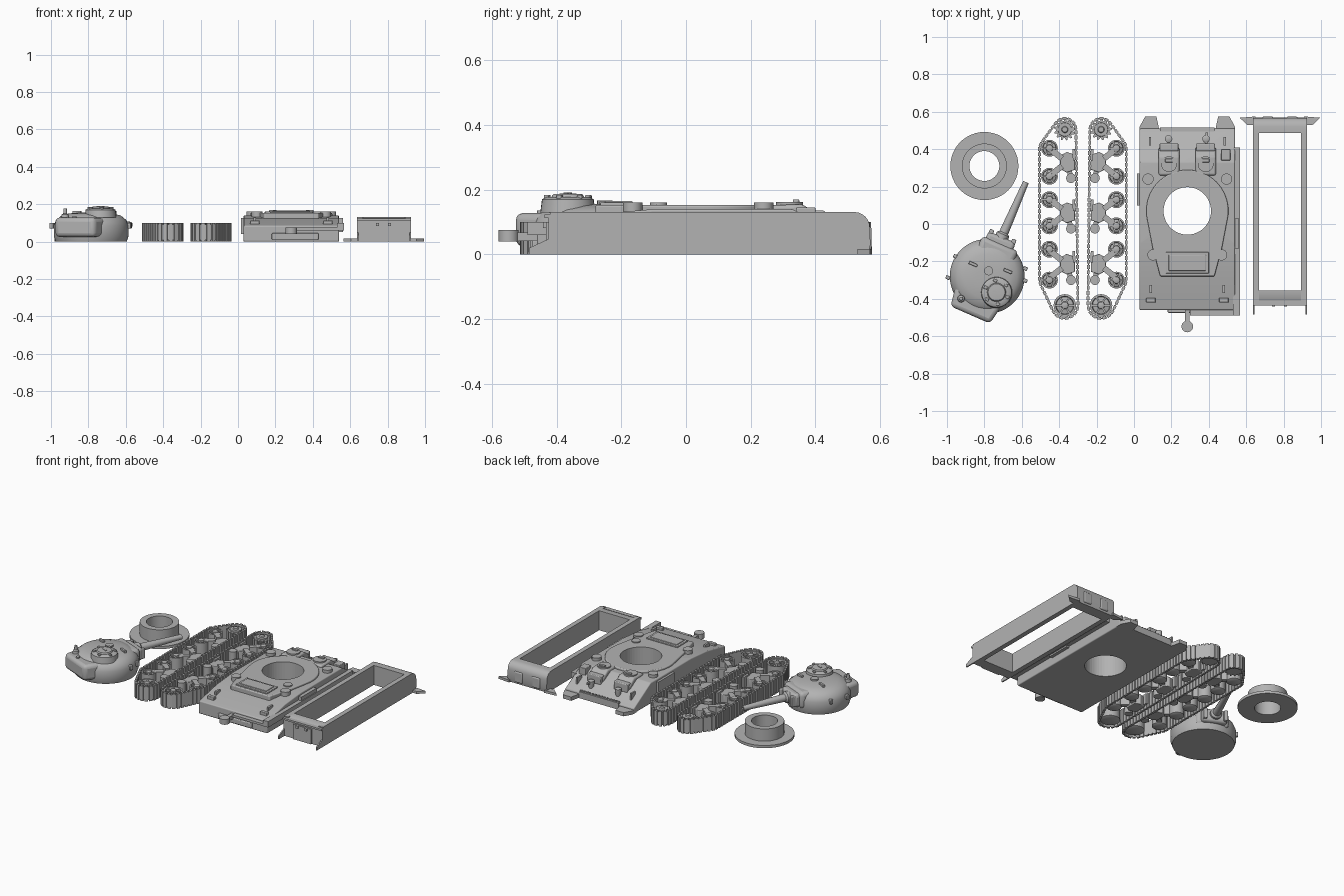
import bpy, bmesh, math
from mathutils import Matrix, Vector
from mathutils.geometry import convex_hull_2d

cube = bpy.data.objects.get("Cube")
if cube:
    bpy.data.objects.remove(cube)

grey = bpy.data.materials.new("plain_grey")
grey.use_nodes = True
COLOUR = (0.45, 0.45, 0.45, 1)
grey.diffuse_color = COLOUR
grey.node_tree.nodes["Principled BSDF"].inputs["Base Color"].default_value = COLOUR
parts = []


def finish(name, bm, bevel=0.0):
    bmesh.ops.recalc_face_normals(bm, faces=bm.faces)
    mesh = bpy.data.meshes.new(name)
    bm.to_mesh(mesh)
    bm.free()
    mesh.materials.append(grey)
    ob = bpy.data.objects.new(name, mesh)
    bpy.context.collection.objects.link(ob)
    if bevel:
        mod = ob.modifiers.new("bevel", 'BEVEL')
        mod.width, mod.segments, mod.limit_method = bevel, 3, 'ANGLE'
    parts.append(ob)
    return ob


def add_prism(bm, pts, a, b, axis='z'):
    place = {'z': lambda p, t: (p[0], p[1], t),
             'x': lambda p, t: (t, p[0], p[1]),
             'y': lambda p, t: (p[0], t, p[1])}[axis]
    lo, hi = ([bm.verts.new(place(p, t)) for p in pts] for t in (a, b))
    n = len(pts)
    bm.faces.new(lo)
    bm.faces.new(hi)
    for i in range(n):
        j = (i + 1) % n
        bm.faces.new((lo[i], lo[j], hi[j], hi[i]))


def prism(name, pts, a, b, axis='z', bevel=0.0):
    bm = bmesh.new()
    add_prism(bm, pts, a, b, axis)
    return finish(name, bm, bevel)


def rect(x0, x1, y0, y1):
    return [(x0, y0), (x1, y0), (x1, y1), (x0, y1)]


def box(name, x0, x1, y0, y1, z0, z1, bevel=0.0):
    return prism(name, rect(x0, x1, y0, y1), z0, z1, 'z', bevel)


def strip(p, q, w):
    p, q = Vector(p), Vector(q)
    d = (q - p).normalized() * w / 2
    s = Vector((-d.y, d.x))
    return [p + s, p - s, q - s, q + s]


def lathe(name, x, y, profile, seg=32, closed=False):
    bm = bmesh.new()
    rings = [[bm.verts.new((x + r * math.cos(math.tau * i / seg),
                            y + r * math.sin(math.tau * i / seg), z))
              for i in range(seg)] for r, z in profile]
    pairs = list(zip(rings, rings[1:]))
    if closed:
        pairs.append((rings[-1], rings[0]))
    else:
        bm.faces.new(rings[0])
        bm.faces.new(rings[-1])
    for a, b in pairs:
        for i in range(seg):
            j = (i + 1) % seg
            bm.faces.new((a[i], a[j], b[j], b[i]))
    return finish(name, bm)


def cyl(name, x, y, r, z0, z1, seg=24):
    return lathe(name, x, y, [(r, z0), (r, z1)], seg)


def star(x, y, r0, r1, teeth):
    pts = []
    for i in range(teeth * 4):
        r = r1 if i % 4 < 2 else r0
        a = math.tau * i / (teeth * 4)
        pts.append((x + r * math.cos(a), y + r * math.sin(a)))
    return pts


# Turret ring, a flanged collar
lathe("turret_ring", -0.80, 0.31, [(0.08, 0), (0.182, 0), (0.182, 0.018), (0.12, 0.018),
                                   (0.12, 0.1), (0.08, 0.1)], 48, True)

# Turret, built facing +y and then turned
first = len(parts)
lathe("turret_body", 0, 0, [(0.19, 0), (0.2, 0.03), (0.2, 0.085), (0.188, 0.115),
                            (0.16, 0.138), (0.12, 0.15), (0.06, 0.156)], 48)
prism("turret_bustle", [(-0.14, -0.08), (-0.115, -0.225), (0.115, -0.225), (0.14, -0.08)],
      0.025, 0.128, 'z', 0.022)
box("turret_brow", -0.11, 0.1, 0.08, 0.19, 0.03, 0.14, 0.025)
box("mantlet", -0.09, 0.07, 0.16, 0.225, 0.04, 0.128, 0.02)
for u in (-0.075, 0.055):
    box("mantlet_cheek", u - 0.012, u + 0.012, 0.17, 0.24, 0.05, 0.12, 0.005)
aim = Matrix.Translation((-0.012, 0.2, 0.09)) @ Matrix.Rotation(-math.pi / 2, 4, 'X')
gun = lathe("gun_barrel", 0, 0, [(0.036, 0), (0.036, 0.04), (0.025, 0.05), (0.023, 0.12),
                                 (0.016, 0.345), (0.008, 0.345), (0.008, 0.33)], 20)
gun.matrix_world = aim
lathe("cupola", 0.08, -0.058, [(0.085, 0.13), (0.08, 0.17), (0.066, 0.178), (0.05, 0.178),
                               (0.045, 0.186), (0.02, 0.188)], 32)
for i in range(6):
    a = math.tau * i / 6
    u, v = 0.08 + 0.064 * math.cos(a), -0.058 + 0.064 * math.sin(a)
    box("cupola_vision_block", u - 0.01, u + 0.01, v - 0.008, v + 0.008, 0.165, 0.184, 0.003)
box("cupola_handle", 0.06, 0.1, -0.064, -0.052, 0.18, 0.191)
cyl("roof_vent", -0.005, 0.03, 0.024, 0.14, 0.166, 20)
for u, v in ((-0.095, 0.03), (0.09, 0.07)):
    box("roof_periscope", u - 0.024, u + 0.024, v - 0.008, v + 0.008, 0.13, 0.164, 0.003)
lathe("aerial_base", -0.08, -0.165, [(0.022, 0.11), (0.018, 0.145), (0.01, 0.15), (0.009, 0.178)], 16)
cyl("bustle_cap", -0.015, -0.19, 0.012, 0.11, 0.135, 16)
for u, v in ((-0.19, -0.09), (-0.198, 0.03), (0.195, 0.06), (0.17, 0.12)):
    box("lifting_lug", u - 0.012, u + 0.012, v - 0.01, v + 0.01, 0.07, 0.1, 0.004)
turn = Matrix.Translation((-0.785, -0.28, 0)) @ Matrix.Rotation(math.radians(-23.6), 4, 'Z')
for ob in parts[first:]:
    ob.matrix_world = turn @ ob.matrix_basis

# Track units lying on their sides, the second mirrored
SPROCKET, IDLER = (-0.37, 0.505), (-0.37, -0.435)
WHEELS = (0.405, 0.255, 0.13, -0.01, -0.135, -0.3)


def wheel(name, x, y, r):
    lathe(name, x, y, [(r * 0.75, 0.008), (r, 0.014), (r, 0.09), (r * 0.82, 0.09),
                       (r * 0.76, 0.074), (0.02, 0.08), (0.018, 0.094), (0.01, 0.097)], 24)
    bm = bmesh.new()
    for i in range(6):
        d = Vector((math.cos(math.tau * i / 6), math.sin(math.tau * i / 6)))
        c = Vector((x, y))
        add_prism(bm, strip(c + d * 0.015, c + d * r * 0.85, 0.01), 0.07, 0.088)
    finish(name + "_spokes", bm)


def track_unit(side, mx):
    circles = [(SPROCKET, 0.06), (IDLER, 0.07), ((-0.455, 0.405), 0.05), ((-0.455, -0.3), 0.05)]
    cloud = [Vector((c[0] + r * math.cos(math.tau * i / 48), c[1] + r * math.sin(math.tau * i / 48)))
             for c, r in circles for i in range(48)]
    loop = [cloud[i] for i in convex_hull_2d(cloud)]
    loop.append(loop[0])
    # evenly spaced shoes along the loop
    lengths = [(b - a).length for a, b in zip(loop, loop[1:])]
    total, count = sum(lengths), 84

    def at(s):
        s %= total
        for a, b, l in zip(loop, loop[1:], lengths):
            if s <= l:
                return a.lerp(b, s / l)
            s -= l
        return loop[0]
    bm = bmesh.new()
    step = total / count
    for i in range(count):
        p, q, e = at(i * step), at((i + 0.72) * step), at((i + 1) * step)
        add_prism(bm, [(mx(v.x), v.y) for v in strip(p, q, 0.015)], 0, 0.1)
        add_prism(bm, [(mx(v.x), v.y) for v in strip(q, e, 0.006)], 0.008, 0.092)
    finish(side + "_track", bm)
    # drive sprocket and idler
    prism(side + "_sprocket", star(mx(SPROCKET[0]), SPROCKET[1], 0.046, 0.058, 13), 0.012, 0.085)
    lathe(side + "_sprocket_hub", mx(SPROCKET[0]), SPROCKET[1],
          [(0.038, 0.08), (0.036, 0.093), (0.018, 0.093), (0.014, 0.1)], 24)
    wheel(side + "_idler", mx(IDLER[0]), IDLER[1], 0.06)
    for y in WHEELS:
        wheel(side + "_road_wheel", mx(-0.452), y, 0.045)
    # suspension bogies
    for y in (0.33, 0.06, -0.215):
        prism(side + "_bogie_bracket", [(mx(px), y + py) for px, py in (
            (-0.395, -0.035), (-0.395, 0.035), (-0.36, 0.055), (-0.315, 0.04),
            (-0.315, -0.04), (-0.36, -0.055))], 0.01, 0.08, 'z', 0.004)
        for s in (-1, 1):
            prism(side + "_bogie_arm", strip((mx(-0.385), y + s * 0.02), (mx(-0.45), y + s * 0.072), 0.032),
                  0.02, 0.09)
        prism(side + "_roller_arm", strip((mx(-0.345), y - 0.03), (mx(-0.34), y - 0.085), 0.025), 0.02, 0.07)
        cyl(side + "_return_roller", mx(-0.337), y - 0.085, 0.026, 0.01, 0.09, 20)
        prism(side + "_track_skid", strip((mx(-0.32), y + 0.01), (mx(-0.322), y + 0.07), 0.014), 0.02, 0.09)


track_unit("right", lambda x: x)
track_unit("left", lambda x: -0.546 - x)

# Upper hull, with its nose toward +y
CX, CY = 0.285, 0.07
hull = prism("hull_body", [(-0.46, 0), (-0.46, 0.085), (-0.27, 0.125), (-0.1, 0.14), (0.33, 0.14),
                           (0.51, 0.035), (0.51, 0)], 0.03, 0.54, 'x', 0.006)
arc = [(CX + 0.22 * math.cos(math.radians(a)), CY + 0.22 * math.sin(math.radians(a)))
       for a in range(-15, 196, 10)]
deck = prism("ring_deck", arc + [(0.1, -0.13), (0.14, -0.28), (0.43, -0.28), (0.47, -0.13)],
             0.08, 0.153, 'z', 0.006)
cutter = cyl("ring_hole_cutter", CX, CY, 0.127, -0.1, 0.3, 48)
parts.remove(cutter)
cutter.hide_render = True
cutter.display_type = 'WIRE'
cutter.hide_set(True)
for ob in (hull, deck):
    mod = ob.modifiers.new("ring_hole", 'BOOLEAN')
    mod.operation, mod.object, mod.solver = 'DIFFERENCE', cutter, 'EXACT'
box("engine_hatch", 0.17, 0.4, -0.265, -0.15, 0.14, 0.161, 0.004)
box("engine_hatch_lid", 0.185, 0.385, -0.25, -0.165, 0.155, 0.165, 0.003)
for s in (-1, 1):
    x = CX + s * 0.098
    prism("driver_hood", [(0.26, 0.1), (0.26, 0.152), (0.36, 0.155), (0.41, 0.12), (0.41, 0.09)],
          x - 0.055, x + 0.055, 'x', 0.01)
    cyl("driver_hatch", x, 0.32, 0.042, 0.14, 0.162)
    box("driver_periscope", x - 0.02, x + 0.02, 0.33, 0.35, 0.155, 0.17, 0.003)
    box("hood_visor", x - 0.05, x + 0.05, 0.39, 0.43, 0.08, 0.135, 0.005)
    cyl("front_filler_cap", CX + s * 0.21, 0.24, 0.03, 0.13, 0.16)
    cyl("rear_filler_cap", CX + s * 0.183, -0.165, 0.03, 0.12, 0.16)
    lathe("headlamp", CX + s * 0.1, 0.455, [(0.012, 0.05), (0.02, 0.09), (0.02, 0.108), (0.012, 0.112)], 16)
    box("lamp_guard", CX + s * 0.2 - 0.006, CX + s * 0.2 + 0.006, 0.42, 0.465, 0.05, 0.105)
    box("deck_tool_clip", CX + s * 0.195 - 0.007, CX + s * 0.195 + 0.007, -0.37, -0.325, 0.09, 0.128)
    box("rear_lamp", CX + s * 0.195 - 0.025, CX + s * 0.195 + 0.025, -0.42, -0.395, 0.08, 0.113, 0.004)
    prism("front_fender", [(CX + s * u, v) for u, v in ((0.145, 0.48), (0.165, 0.575), (0.225, 0.575),
                                                        (0.255, 0.52), (0.255, 0.48))], 0, 0.025)
for i in range(14):
    x = CX - 0.14 + i * 0.28 / 13
    cyl("nose_bolt", x, 0.502, 0.007, 0.02, 0.052, 8)
box("nose_strip", 0.14, 0.43, 0.49, 0.515, 0, 0.044)
cyl("deck_cap", 0.43, -0.085, 0.027, 0.13, 0.16)
prism("bow_gun", strip((0.385, 0.42), (0.39, 0.49), 0.014), 0.09, 0.104)
box("glacis_bin", 0.465, 0.515, 0.34, 0.4, 0.09, 0.145, 0.004)
box("side_plate", 0.53, 0.567, -0.49, 0.41, 0.06, 0.1)
box("rear_shelf", 0.3, 0.567, -0.49, -0.45, 0.06, 0.075)
box("right_side_tab", 0.015, 0.035, 0.1, 0.27, 0.04, 0.125)
box("left_side_tab", 0.53, 0.562, -0.13, 0.03, 0.05, 0.125)
box("rear_bracket", 0.18, 0.43, -0.475, -0.45, 0.01, 0.045, 0.005)
box("tow_bar", 0.272, 0.298, -0.53, -0.45, 0.042, 0.068)
cyl("tow_disc", CX, -0.548, 0.031, 0.04, 0.075)

# Lower hull, an open frame
X0, X1 = 0.635, 0.925
nose = [(0.487, 0), (0.487, 0.131)] + [
    (0.52 + 0.048 * math.sin(math.radians(a)), 0.083 + 0.048 * math.cos(math.radians(a)))
    for a in range(0, 91, 15)] + [(0.57, 0.03), (0.562, 0)]
prism("nose_casting", nose, X0, X1, 'x')
for x in (X0, X1 - 0.032):
    box("frame_side_wall", x, x + 0.032, -0.42, 0.5, 0, 0.131)
for x in (X0 + 0.05, X1 - 0.11):
    box("nose_flange", x, x + 0.06, 0.53, 0.574, 0.012, 0.085, 0.008)
prism("frame_rear_wall", [(-0.355, 0), (-0.355, 0.131), (-0.395, 0.131), (-0.425, 0.115), (-0.425, 0)],
      X0, X1, 'x')
box("rear_top_bar", X0, X1, -0.437, -0.41, 0.112, 0.124)
box("rear_door", 0.71, 0.845, -0.433, -0.42, 0, 0.1)
for x in (0.745, 0.81):
    box("door_hinge", x - 0.008, x + 0.008, -0.442, -0.43, 0.082, 0.1)
for x in (X0, X1 - 0.008):
    prism("rear_prong", [(-0.42, 0), (-0.42, 0.05), (-0.485, 0.02), (-0.485, 0)], x, x + 0.008, 'x')
for s in (-1, 1):
    prism("nose_wing", [(0.78 + s * u, v) for u, v in ((0.13, 0.575), (0.215, 0.568), (0.175, 0.53),
                                                       (0.13, 0.53))], 0, 0.016)

# Smooth the round surfaces and keep hard edges sharp
bpy.ops.object.select_all(action='DESELECT')
for ob in parts:
    ob.select_set(True)
bpy.context.view_layer.objects.active = parts[0]
bpy.ops.object.shade_smooth_by_angle(angle=math.radians(35))
